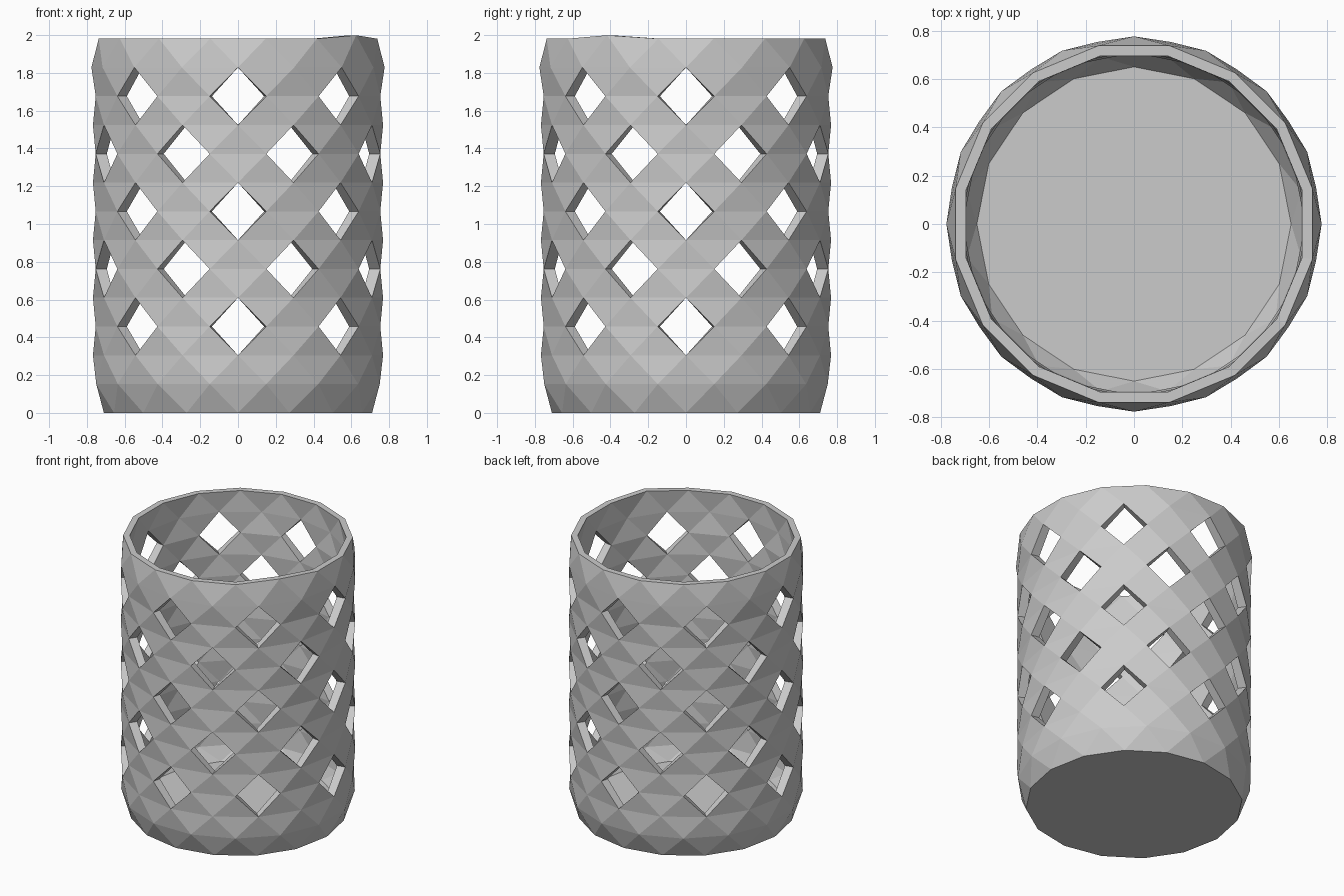
import bpy, bmesh
from math import sin, cos, tau

if "Cube" in bpy.data.objects:
    bpy.data.objects.remove(bpy.data.objects["Cube"])

SIDES = 16
STEP = 0.1524
ROWS = 13                      # row 13 is the rim
WALL = 0.06

bm = bmesh.new()


def radius(k):
    return {0: 0.71, 1: 0.765, 12: 0.776, 13: 0.752}.get(k, 0.768)


def is_hole(k, i):
    # a diamond is the pair of triangles sharing one horizontal edge
    return k in (3, 5, 7, 9, 11) and (i + 1 + (k - 3) // 2) % 2 == 0


def make_grid(inner):
    grid = []
    for k in range(ROWS + 1):
        row = []
        r = radius(k)
        z = k * STEP
        if inner:
            r -= 0.043 if k == ROWS else WALL
            if k == 0:
                z = 0.055
        for i in range(SIDES):
            a = (i + 0.5 * (k % 2)) * tau / SIDES
            # one slightly raised corner on the rim
            lift = 0.018 if (k == ROWS and i == 2) else 0
            row.append(bm.verts.new((r * sin(a), -r * cos(a), z + lift)))
        grid.append(row)
    return grid


def make_skin(grid):
    for k in range(ROWS):
        lo, hi = grid[k], grid[k + 1]
        for i in range(SIDES):
            j = (i + 1) % SIDES
            up_tip, down_tip = (hi[i], lo[j]) if k % 2 == 0 else (hi[j], lo[i])
            if not is_hole(k, i):
                bm.faces.new((lo[i], lo[j], up_tip))
            if not is_hole(k + 1, i):
                bm.faces.new((hi[j], hi[i], down_tip))
    bm.faces.new(grid[0][::-1])


# faceted outer and inner skins, each with its floor
outer, inner = make_grid(False), make_grid(True)
make_skin(outer)
bm.edges.ensure_lookup_table()
open_edges = [e for e in bm.edges if e.is_boundary]
make_skin(inner)

# walls of the diamond openings and the rim
twin = {o: n for ro, rn in zip(outer, inner) for o, n in zip(ro, rn)}
for e in open_edges:
    a, b = e.verts
    bm.faces.new((a, b, twin[b], twin[a]))

bmesh.ops.recalc_face_normals(bm, faces=bm.faces)
mesh = bpy.data.meshes.new("lattice_basket")
bm.to_mesh(mesh)
bm.free()
basket = bpy.data.objects.new("lattice_basket", mesh)
bpy.context.collection.objects.link(basket)
